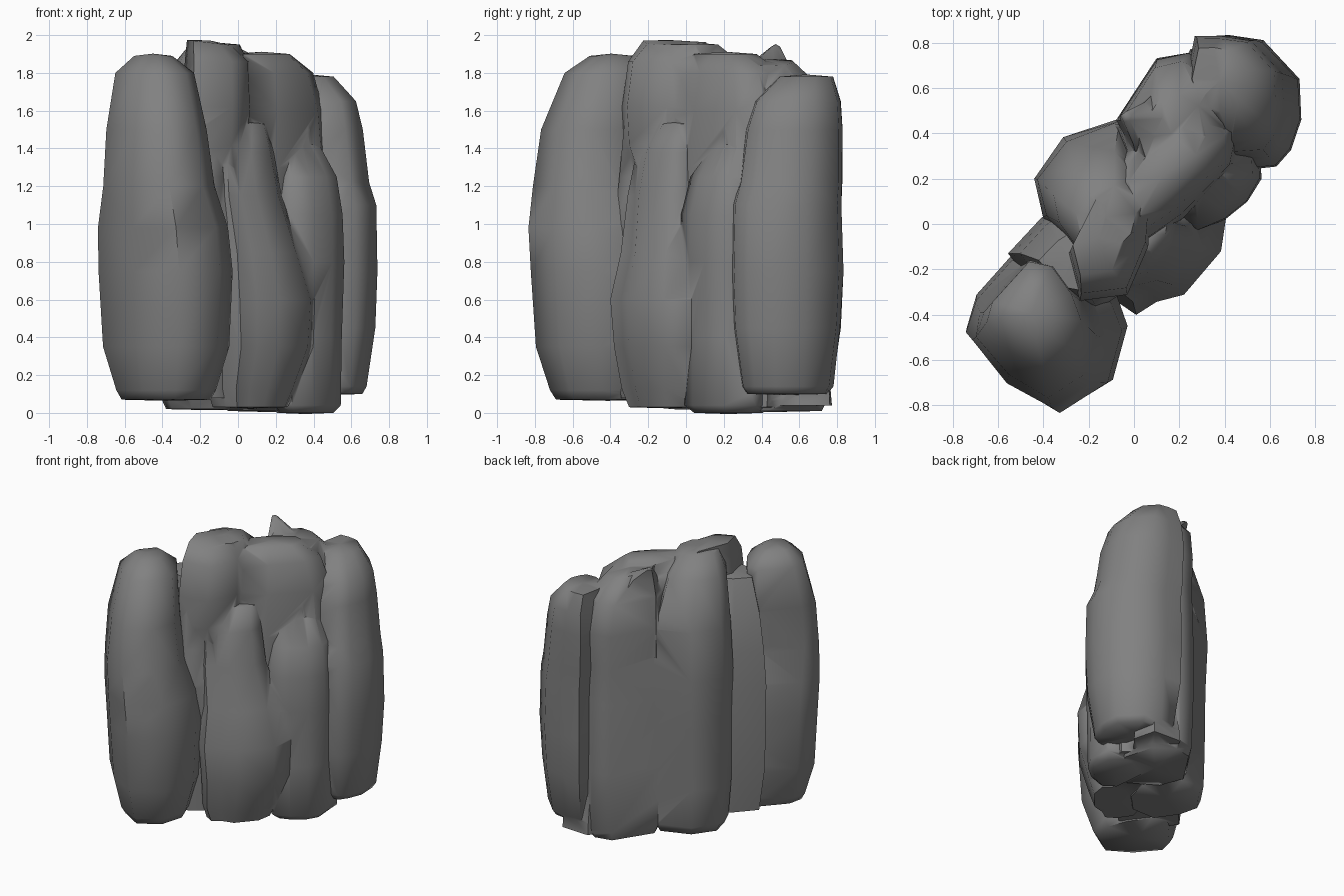
import bpy, bmesh, math, random

if "Cube" in bpy.data.objects:
    bpy.data.objects.remove(bpy.data.objects["Cube"])
random.seed(4)


def column(name, foot, rows, jitter=0.008, cap=0.012):
    """Rock column: a plan outline stacked in rows of (z, scale, dx, dy, tilt_x, tilt_y)."""
    n = len(foot)
    cx = (min(p[0] for p in foot) + max(p[0] for p in foot)) / 2
    cy = (min(p[1] for p in foot) + max(p[1] for p in foot)) / 2
    bm = bmesh.new()
    rings, mids = [], []
    for row in rows:
        z, s, dx, dy, tx, ty = (list(row) + [0] * 4)[:6]
        ring = []
        for x, y in foot:
            k = s * (1 + random.uniform(-jitter, jitter) * 2)
            ox, oy = (x - cx) * k, (y - cy) * k
            ring.append(bm.verts.new((cx + dx + ox, cy + dy + oy, z + tx * ox + ty * oy)))
        rings.append(ring)
        mids.append((cx + dx, cy + dy, z))
    for a, b in zip(rings, rings[1:]):
        for i in range(n):
            j = (i + 1) % n
            bm.faces.new((a[i], a[j], b[j], b[i]))
    # slightly domed end caps
    for ring, (mx, my, mz), lift in ((rings[0], mids[0], -cap / 2), (rings[-1], mids[-1], cap)):
        v = bm.verts.new((mx, my, mz + lift))
        for i in range(n):
            bm.faces.new((ring[i], ring[(i + 1) % n], v))
    bmesh.ops.triangulate(bm, faces=bm.faces[:])
    bmesh.ops.recalc_face_normals(bm, faces=bm.faces[:])
    me = bpy.data.meshes.new(name)
    bm.to_mesh(me)
    bm.free()
    ob = bpy.data.objects.new(name, me)
    bpy.context.collection.objects.link(ob)
    return ob


# front left column, leaning outwards towards the top
front = column("rock_cluster",
    [(-.74, -.46), (-.55, -.69), (-.31, -.83), (-.09, -.69), (-.02, -.45),
     (-.10, -.25), (-.25, -.04), (-.42, .0), (-.70, -.31)],
    [(.07, .66), (.12, .74), (.35, .92), (.75, .99), (.98, .95, -.015, -.02),
     (1.2, .82, -.04, -.06), (1.5, .73, -.05, -.05), (1.8, .58, -.06, .01),
     (1.89, .28, -.07, .02)])

# web of rock filling the cleft behind the front column
web = column("cleft_web",
    [(-.56, -.13), (-.40, -.34), (-.16, -.38), (-.05, -.30), (-.02, -.02),
     (-.26, .12), (-.41, .03)],
    [(.08, .85, .02), (.4, .95), (1.0, 1), (1.25, .9), (1.5, .8), (1.74, .55, .02, -.03)])

# tall middle column
middle = column("middle_column",
    [(-.44, .20), (-.40, .03), (-.27, -.15), (-.05, -.15), (.10, .0),
     (.15, .20), (-.06, .47), (-.31, .38)],
    [(.02, .80), (.08, .90), (.35, .95), (.8, .95), (1.15, 1), (1.5, .94),
     (1.83, .72, 0, -.06), (1.95, .45, .02, -.13)])

# core joining the columns
core = column("core",
    [(-.10, -.20), (.22, .02), (.46, .27), (.50, .45), (.30, .62), (.0, .42), (-.25, .15)],
    [(.03, .9), (.5, 1), (1.3, .96), (1.6, .88), (1.8, .72), (1.9, .4)])

# overhanging lump on the front of the middle column
brow = column("upper_front_lump",
    [(-.29, -.14), (-.24, -.34), (-.03, -.31), (.06, -.10), (.07, .06), (-.14, .16)],
    [(1.1, .6, .03, .05), (1.3, .86, .02, .02), (1.42, .95), (1.62, 1),
     (1.86, .95, 0, .02), (1.96, .66, -.04, .03, -.12, 0)])

# bulging foot in front
foot = column("lower_front_column",
    [(-.18, -.20), (-.08, -.34), (.01, -.40), (.10, -.34), (.22, -.31),
     (.38, -.12), (.41, .03), (.22, .20), (-.10, .12)],
    [(.03, .68, -.05), (.13, .80, -.04), (.35, .95), (.6, 1), (.85, .84, -.03, .01),
     (1.15, .70, -.09, .0), (1.38, .62, -.11, .02), (1.53, .38, -.08, .06)])

# column behind the foot
inner = column("lower_right_column",
    [(.18, .05), (.28, -.03), (.40, .02), (.50, .10), (.56, .20), (.55, .38), (.35, .48), (.15, .35)],
    [(0, .72), (.04, .92), (.4, .96), (.8, 1), (1.05, .98), (1.25, .86, -.01, .02),
     (1.42, .55, -.04, .06)])

# centre back column with a bulge near the top
back = column("centre_back_column",
    [(-.09, .44), (-.02, .25), (.20, .12), (.38, .20), (.46, .42),
     (.40, .66), (.24, .76), (.10, .73)],
    [(.01, .86), (.07, .96), (.5, 1), (1.0, .98), (1.25, .94), (1.5, .99),
     (1.72, .86, -.02, 0), (1.86, .55, -.02, -.04, -.15, 0)])

# sloping wedge that rises to a spike
spike = column("top_spike",
    [(-.09, .46), (.02, .25), (.26, .28), (.32, .48), (.12, .62)],
    [(1.3, .97), (1.75, .84, -.02), (1.86, .5, -.07, .01), (1.94, .12, -.15, .04)])

# far right column
right = column("far_right_column",
    [(.22, .55), (.28, .34), (.48, .24), (.63, .25), (.69, .33), (.74, .46),
     (.73, .64), (.57, .81), (.42, .83), (.28, .83)],
    [(.10, .72, -.01), (.14, .82, -.01), (.45, .95), (.75, 1), (1.1, .98), (1.22, .91, -.02, .02),
     (1.5, .86, -.04, .04), (1.65, .76, -.05, .06), (1.78, .48, -.10, .10)])

# broken base slab at the back
slab = column("back_base_slab",
    [(.10, .45), (.35, .40), (.50, .60), (.46, .76), (.25, .77)],
    [(.04, 1), (.12, .98), (.3, .8)])

# fuse everything into one rock
bpy.context.view_layer.objects.active = front
for part in (web, middle, core, brow, foot, inner, back, spike, right, slab):
    m = front.modifiers.new(part.name, 'BOOLEAN')
    m.operation = 'UNION'
    m.solver = 'EXACT'
    m.object = part
    bpy.ops.object.modifier_apply(modifier=m.name)
    bpy.data.objects.remove(part, do_unlink=True)

# dark stone colour
stone = bpy.data.materials.new("dark_stone")
stone.diffuse_color = (.22, .22, .22, 1)
stone.use_nodes = True
stone.node_tree.nodes["Principled BSDF"].inputs["Base Color"].default_value = stone.diffuse_color
front.data.materials.clear()
front.data.materials.append(stone)

# smooth faces with creases kept
bpy.ops.object.select_all(action='DESELECT')
front.select_set(True)
bpy.ops.object.shade_smooth_by_angle(angle=math.radians(62))
